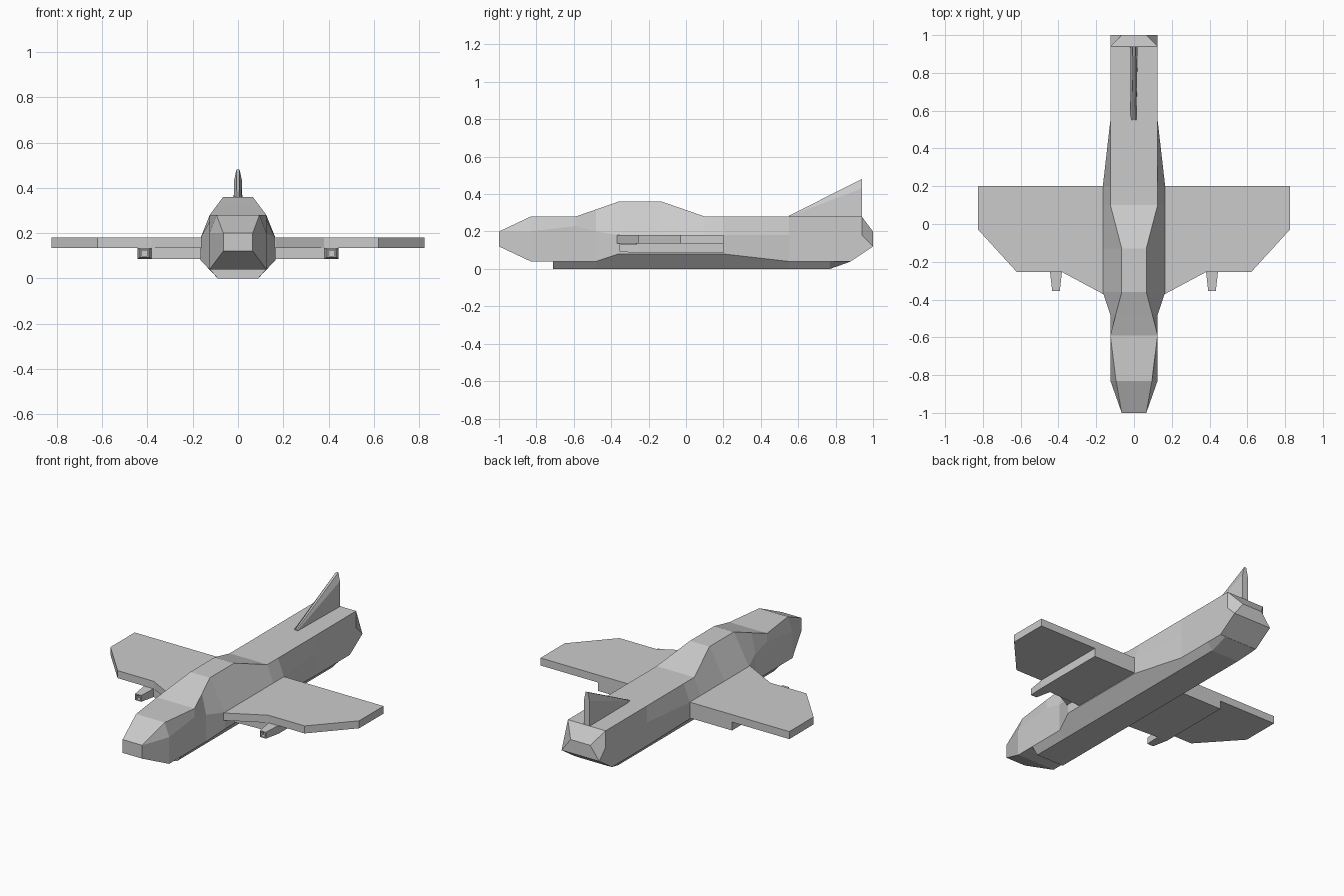
import bpy, bmesh

if "Cube" in bpy.data.objects:
    bpy.data.objects.remove(bpy.data.objects["Cube"])

grey = bpy.data.materials.new("hull_grey")
grey.diffuse_color = (0.6, 0.6, 0.6, 1)
grey.use_nodes = True
grey.node_tree.nodes["Principled BSDF"].inputs["Base Color"].default_value = grey.diffuse_color


def finish(name, bm):
    bmesh.ops.remove_doubles(bm, verts=bm.verts, dist=0.0005)
    bmesh.ops.recalc_face_normals(bm, faces=bm.faces)
    me = bpy.data.meshes.new(name)
    bm.to_mesh(me)
    bm.free()
    me.materials.append(grey)
    ob = bpy.data.objects.new(name, me)
    bpy.context.collection.objects.link(ob)
    return ob


def loft(name, rings):
    """Skin closed rings of equal point count and cap both ends."""
    bm = bmesh.new()
    vs = [[bm.verts.new(p) for p in r] for r in rings]
    n = len(vs[0])
    for a, b in zip(vs, vs[1:]):
        for i in range(n):
            j = (i + 1) % n
            bm.faces.new((a[i], a[j], b[j], b[i]))
    bm.faces.new(vs[0])
    bm.faces.new(vs[-1])
    return finish(name, bm)


def sym_ring(y, half):
    return [(x, y, z) for x, z in half] + [(-x, y, z) for x, z in reversed(half)]


def mirror(ob):
    ob.modifiers.new("mirror", 'MIRROR').use_axis[0] = True
    return ob


def slab(name, outline, z0, z1):
    return loft(name, [[(x, y, z) for x, y in outline] for z in (z0, z1)])


# Fuselage: y, roof half width, roof z, side half width, side top z, side bottom z
body = [(-1, .065, .2, .065, .2, .12),
        (-.83, .095, .28, .125, .2, .04),
        (-.59, .125, .28, .125, .23, .04),
        (-.48, .097, .318, .125, .2, .04),
        (-.36, .065, .36, .165, .18, .08),
        (-.13, .065, .36, .165, .18, .08),
        (.1, .125, .28, .165, .18, .08),
        (.2, .125, .28, .165, .18, .08),
        (.55, .125, .28, .125, .18, .04),
        (.88, .125, .28, .125, .18, .04),
        (.94, .125, .28, .125, .18, .08),
        (1, .065, .2, .125, .12, .12)]
loft("fuselage", [sym_ring(y, [(a, zt), (w, zu), (w, zl)])
                  for y, a, zt, w, zu, zl in body])

# Belly keel: y, upper half width, upper z, lower z
keel = [(-.71, .125, .04, 0), (-.48, .125, .04, 0), (-.36, .165, .08, 0),
        (.2, .165, .08, 0), (.55, .125, .04, 0), (.77, .125, .04, 0),
        (.88, .125, .04, .039)]
loft("belly_keel", [sym_ring(y, [(w, zu), (.09, zl)]) for y, w, zu, zl in keel])

# Wings
mirror(slab("wing", [(.1, .2), (.825, .2), (.825, -.03), (.62, -.255),
                     (.38, -.255), (.165, -.37), (.1, -.37)], .135, .18))
# Thick inner underside of the wing
mirror(slab("wing_underside", [(.1, .2), (.445, .2), (.445, -.255),
                               (.38, -.255), (.1, -.27)], .085, .135))


# Gun pods with hollow muzzles
def gun_ring(y, hw, z0, z1):
    return [(.413 + s * hw, y, z) for s, z in ((-1, z0), (1, z0), (1, z1), (-1, z1))]


mirror(loft("gun_pod", [gun_ring(-.25, .032, .085, .135),
                        gun_ring(-.355, .02, .092, .13),
                        gun_ring(-.355, .014, .098, .124),
                        gun_ring(-.33, .014, .098, .124)]))

# Tail fin
loft("tail_fin", [sym_ring(.55, [(.004, .284), (.012, .282), (.018, .27)]),
                  sym_ring(.94, [(.007, .48), (.018, .43), (.02, .27)])])
